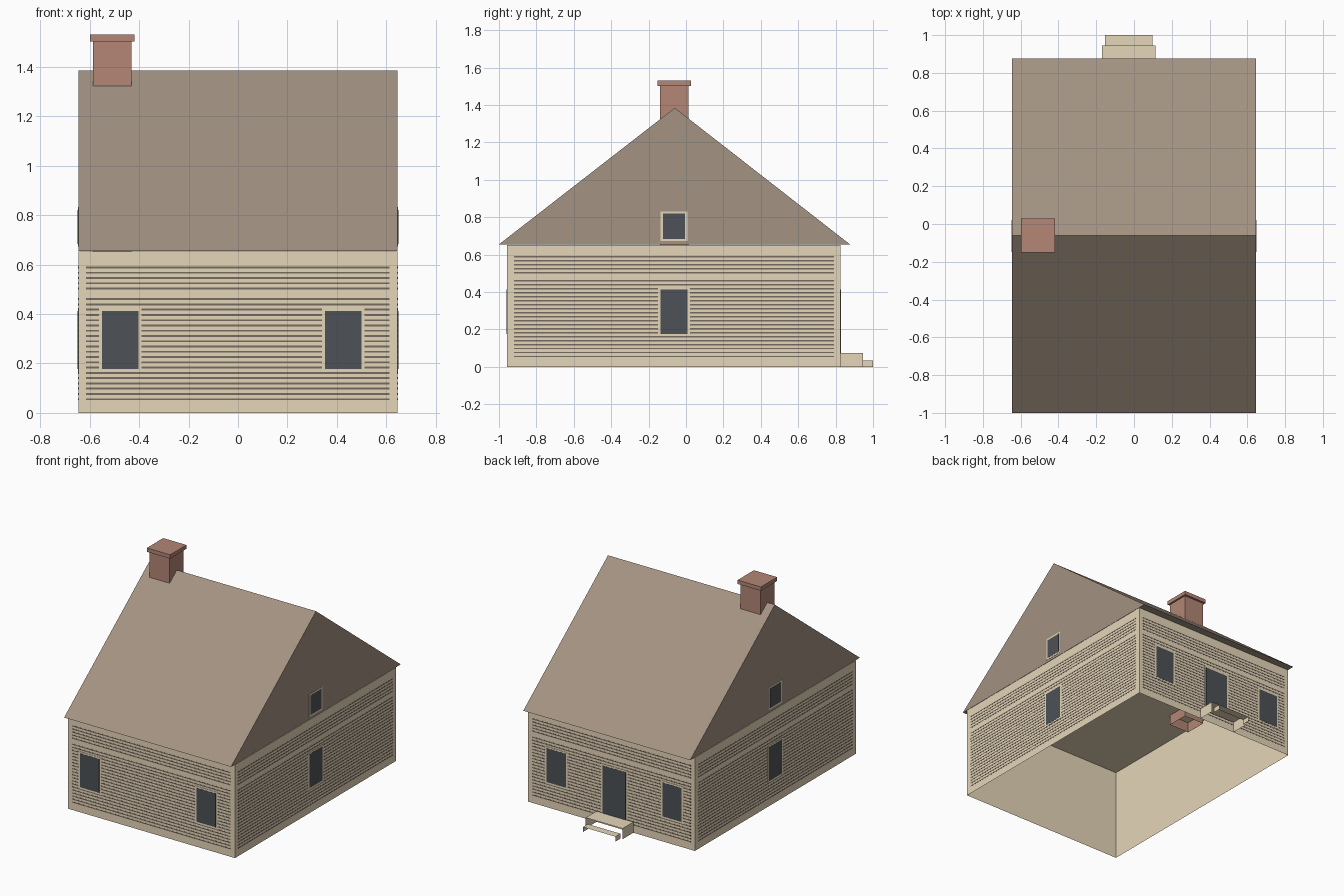
import bpy
import bmesh
from mathutils import Vector

old = bpy.data.objects.get("Cube")
if old:
    bpy.data.objects.remove(old, do_unlink=True)


def material(name, rgb):
    """Flat material from 0-255 display values."""
    lin = [((c / 255 + 0.055) / 1.055) ** 2.4 for c in rgb] + [1]
    m = bpy.data.materials.new(name)
    m.use_nodes = True
    m.diffuse_color = lin
    bsdf = next(n for n in m.node_tree.nodes if n.type == 'BSDF_PRINCIPLED')
    bsdf.inputs["Base Color"].default_value = lin
    return m


CREAM = material("cream_paint", (230, 214, 185))
GROOVE = material("siding_dark_line", (118, 108, 96))
BROWN = material("brown_roof", (163, 147, 130))
BRICK = material("red_brick", (179, 134, 118))
GLASS = material("dark_glass", (77, 82, 87))


def finish(name, bm, mat):
    mesh = bpy.data.meshes.new(name)
    bm.to_mesh(mesh)
    bm.free()
    mesh.materials.append(mat)
    obj = bpy.data.objects.new(name, mesh)
    bpy.context.scene.collection.objects.link(obj)
    return obj


def add_box(bm, lo, hi, open_sides=()):
    """Box between two corners, leaving out the faces with the given normals."""
    lo, hi = Vector(lo), Vector(hi)
    verts = bmesh.ops.create_cube(bm, size=1)["verts"]
    faces = {f for v in verts for f in v.link_faces}
    for f in faces:
        f.normal_update()
    drop = [f for f in faces if any(f.normal.dot(Vector(s)) > 0.9 for s in open_sides)]
    for v in verts:
        v.co = (lo + hi) / 2 + v.co * (hi - lo)
    bmesh.ops.delete(bm, geom=drop, context='FACES')


def box(name, lo, hi, mat, open_sides=()):
    bm = bmesh.new()
    add_box(bm, lo, hi, open_sides)
    return finish(name, bm, mat)


DOWN, BACK, FRONT = (0, 0, -1), (0, 1, 0), (0, -1, 0)
HALF_X, Y0, Y1, EAVE = 0.646, -0.956, 0.825, 0.655

# House body with a ceiling, open underneath
box("house_walls", (-HALF_X, Y0, 0), (HALF_X, Y1, EAVE - 0.002), CREAM, (DOWN,))

# Closed roof prism
bm = bmesh.new()
ends = [[bm.verts.new((x, y, z)) for y, z in ((-1, EAVE), (0.877, EAVE), (-0.06, 1.385))]
        for x in (-HALF_X, HALF_X)]
for tri in ends:
    bm.faces.new(tri)
for i in range(3):
    j = (i + 1) % 3
    bm.faces.new((ends[0][i], ends[0][j], ends[1][j], ends[1][i]))
bmesh.ops.recalc_face_normals(bm, faces=bm.faces)
finish("roof", bm, BROWN)

# Wall name: (axis running along the wall, wall plane, outward sign)
WALLS = {"front": (0, Y0, -1), "back": (0, Y1, 1),
         "left": (1, HALF_X, 1), "right": (1, -HALF_X, -1)}


def add_plate(bm, wall, u0, u1, z0, z1, depth):
    """Thin plate on a wall, open at the back."""
    axis, plane, sign = WALLS[wall]
    d0, d1 = sorted((plane, plane + sign * depth))
    if axis == 0:
        add_box(bm, (u0, d0, z0), (u1, d1, z1), [(0, -sign, 0)])
    else:
        add_box(bm, (d0, u0, z0), (d1, u1, z1), [(-sign, 0, 0)])


def plate(name, mat, *args):
    bm = bmesh.new()
    add_plate(bm, *args)
    finish(name, bm, mat)


# Clapboard lines, with one left out below the upper band
for wall, (axis, plane, sign) in WALLS.items():
    u0, u1 = (-0.615, 0.612) if axis == 0 else (-0.92, 0.79)
    bm = bmesh.new()
    for k in range(26):
        if k != 5:
            z = 0.588 - k * 0.0213
            add_plate(bm, wall, u0, u1, z - 0.0037, z + 0.0037, 0.0008)
    finish(wall + "_siding", bm, GROOVE)


def window(name, wall, u, z, width, height, border=0.012):
    w, h = width / 2, height / 2
    plate(name + "_frame", CREAM, wall, u - w - border, u + w + border,
          z - h - border, z + h + border, 0.002)
    plate(name + "_glass", GLASS, wall, u - w, u + w, z - h, z + h, 0.003)


# Windows
for wall in ("front", "back"):
    for side, u in (("left", 0.425), ("right", -0.477 if wall == "front" else -0.47)):
        window(f"{wall}_{side}_window", wall, u, 0.295, 0.148, 0.236)
for wall in ("left", "right"):
    window(wall + "_lower_window", wall, -0.064, 0.295, 0.146, 0.236)
    window(wall + "_gable_window", wall, -0.064, 0.752, 0.118, 0.136)

# Back door
plate("back_door_frame", CREAM, "back", -0.125, 0.079, 0.075, 0.42, 0.002)
plate("back_door", GLASS, "back", -0.113, 0.067, 0.075, 0.408, 0.003)

# Steps: treads on side walls, without risers
box("upper_step", (-0.17, Y1, 0), (0.115, 0.945, 0.075), CREAM, (DOWN, BACK, FRONT))
box("lower_step", (-0.153, 0.945, 0), (0.098, 1.0, 0.035), CREAM, (DOWN, BACK, FRONT))

# Chimney, open underneath, with its cap
box("chimney_shaft", (-0.587, -0.14, 0.58), (-0.431, 0.014, 1.502), BRICK, (DOWN,))
box("chimney_cap", (-0.599, -0.152, 1.503), (-0.419, 0.028, 1.53), BRICK)
